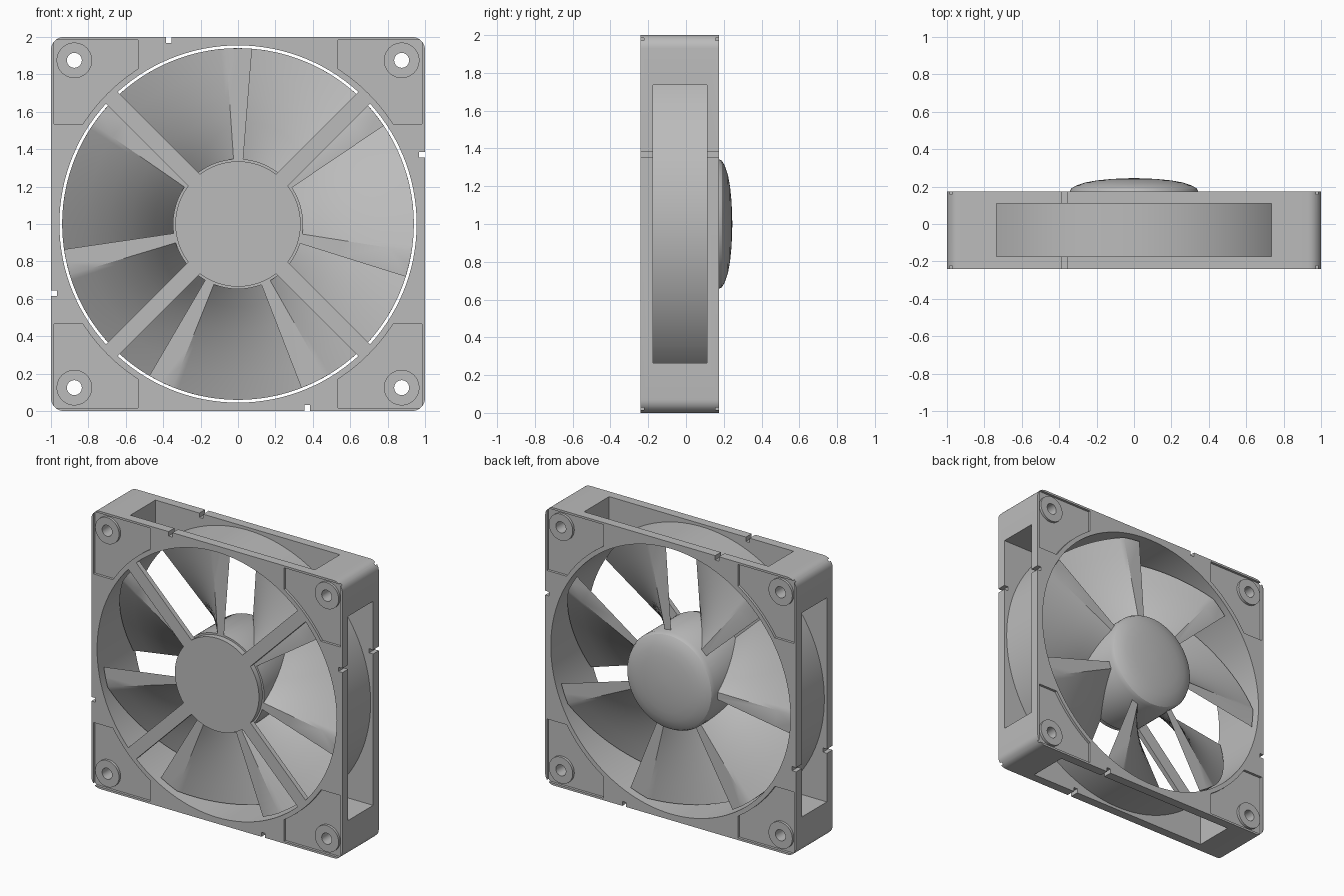
import bpy
import bmesh
from math import cos, sin, pi, radians

cube = bpy.data.objects.get("Cube")
if cube:
    bpy.data.objects.remove(cube)

MID = 1.0                       # height of the fan axis
FRONT, BACK = -0.24, 0.175      # frame faces

grey = bpy.data.materials.new("fan grey")
grey.use_nodes = True
COLOUR = (0.5, 0.5, 0.5, 1)
grey.diffuse_color = COLOUR
grey.node_tree.nodes["Principled BSDF"].inputs["Base Color"].default_value = COLOUR


def loft(name, sections):
    """Solid through matching rings of points, capped at both ends."""
    bm = bmesh.new()
    rings = [[bm.verts.new((x, y, z + MID)) for x, y, z in s] for s in sections]
    n = len(rings[0])
    for a, b in zip(rings, rings[1:]):
        for i in range(n):
            j = (i + 1) % n
            bm.faces.new((a[i], a[j], b[j], b[i]))
    bm.faces.new(rings[0][::-1])
    bm.faces.new(rings[-1])
    bmesh.ops.recalc_face_normals(bm, faces=bm.faces[:])
    mesh = bpy.data.meshes.new(name)
    bm.to_mesh(mesh)
    bm.free()
    mesh.materials.append(grey)
    obj = bpy.data.objects.new(name, mesh)
    bpy.context.collection.objects.link(obj)
    return obj


def prism(name, outline, y0, y1):
    return loft(name, [[(x, y, z) for x, z in outline] for y in (y0, y1)])


def circle(r, cx=0, cz=0, n=128):
    return [(cx + r * cos(2 * pi * i / n), cz + r * sin(2 * pi * i / n)) for i in range(n)]


def rect(x0, x1, z0, z1):
    return [(x0, z0), (x1, z0), (x1, z1), (x0, z1)]


def cut(target, cutter):
    """Subtract the cutter from the target and discard it."""
    cutter.hide_render = True
    mod = target.modifiers.new("cut", 'BOOLEAN')
    mod.operation, mod.solver, mod.object = 'DIFFERENCE', 'EXACT', cutter
    bpy.context.view_layer.objects.active = target
    bpy.ops.object.modifier_apply(modifier=mod.name)
    bpy.data.objects.remove(cutter)


def smooth(obj):
    bpy.ops.object.select_all(action='DESELECT')
    obj.select_set(True)
    bpy.context.view_layer.objects.active = obj
    bpy.ops.object.shade_smooth_by_angle(angle=radians(30))


# Frame: rounded square block with a round bore
R = 0.07
corners = [(1, 1), (-1, 1), (-1, -1), (1, -1)]
outline = []
for k, (sx, sz) in enumerate(corners):
    for i in range(9):
        a = pi / 2 * (k + i / 8)
        outline.append((sx * (1 - R) + R * cos(a), sz * (1 - R) + R * sin(a)))
frame = prism("frame", outline, FRONT, BACK)
cut(frame, prism("bore", circle(0.955), -1, 1))

# Side windows leaving the thin round shroud wall
W = 0.735
for box in (rect(-W, W, -1.2, 1.2), rect(-1.2, 1.2, -W, W)):
    pocket = prism("pocket", box, -0.175, 0.11)
    cut(pocket, prism("shroud_core", circle(0.98), -1, 1))
    cut(frame, pocket)

# Corner recesses around raised screw bosses, and the screw holes
DEEP = 0.018
for sx, sz in corners:
    hx, hz = 0.875 * sx, 0.875 * sz
    xs, zs = sorted((0.535 * sx, 0.985 * sx)), sorted((0.535 * sz, 0.985 * sz))
    for y0, y1 in ((FRONT - 0.1, FRONT + DEEP), (BACK - DEEP, BACK + 0.1)):
        recess = prism("recess", rect(*xs, *zs), y0, y1)
        cut(recess, prism("rim", circle(0.987), -1, 1))
        cut(recess, prism("boss", circle(0.095, hx, hz, 40), -1, 1))
        cut(frame, recess)
    cut(frame, prism("screw_hole", circle(0.04, hx, hz, 32), -1, 1))

# Cable notches, one on each side, turned about the axis
for x0, x1, z0, z1 in ((-0.385, -0.355, 0.968, 1.1), (0.968, 1.1, 0.355, 0.385),
                       (0.355, 0.385, -1.1, -0.968), (-1.1, -0.968, -0.385, -0.355)):
    cut(frame, prism("notch", rect(x0, x1, z0, z1), -1, 1))
smooth(frame)

# Motor mount and four diagonal struts
smooth(prism("motor_mount", circle(0.335, n=96), FRONT, -0.18))
for k in range(4):
    a = pi / 4 + k * pi / 2
    bar = [(r * cos(a) - w * sin(a), r * sin(a) + w * cos(a))
           for r, w in ((0.3, -0.045), (0.966, -0.045), (0.966, 0.045), (0.3, 0.045))]
    prism(f"strut_{k + 1}", bar, FRONT, -0.205)

# Rotor hub with a domed back
profile = [(0.348, -0.2), (0.348, 0.165), (0.335, 0.19), (0.31, 0.205), (0.26, 0.222),
           (0.2, 0.233), (0.13, 0.24), (0.06, 0.244), (0.01, 0.245)]
smooth(loft("rotor_hub", [[(x, y, z) for x, z in circle(r, n=96)] for r, y in profile]))

# Seven helical blades: a thin sector twisted from front to back
BLADES, STEPS = 7, 24
START, WIDTH, TWIST = radians(34), radians(8.5), radians(43.5)
radii = [0.32 + 0.62 * i / 5 for i in range(6)]
for k in range(BLADES):
    sections = []
    for s in range(STEPS + 1):
        t = s / STEPS
        a = START + 2 * pi * k / BLADES + TWIST * t
        b = a + WIDTH
        ring = ([(r, a) for r in radii] + [(radii[-1], (a + b) / 2)]
                + [(r, b) for r in reversed(radii)])
        y = -0.2 + 0.335 * t
        sections.append([(r * cos(q), y, r * sin(q)) for r, q in ring])
    smooth(loft(f"blade_{k + 1}", sections))
